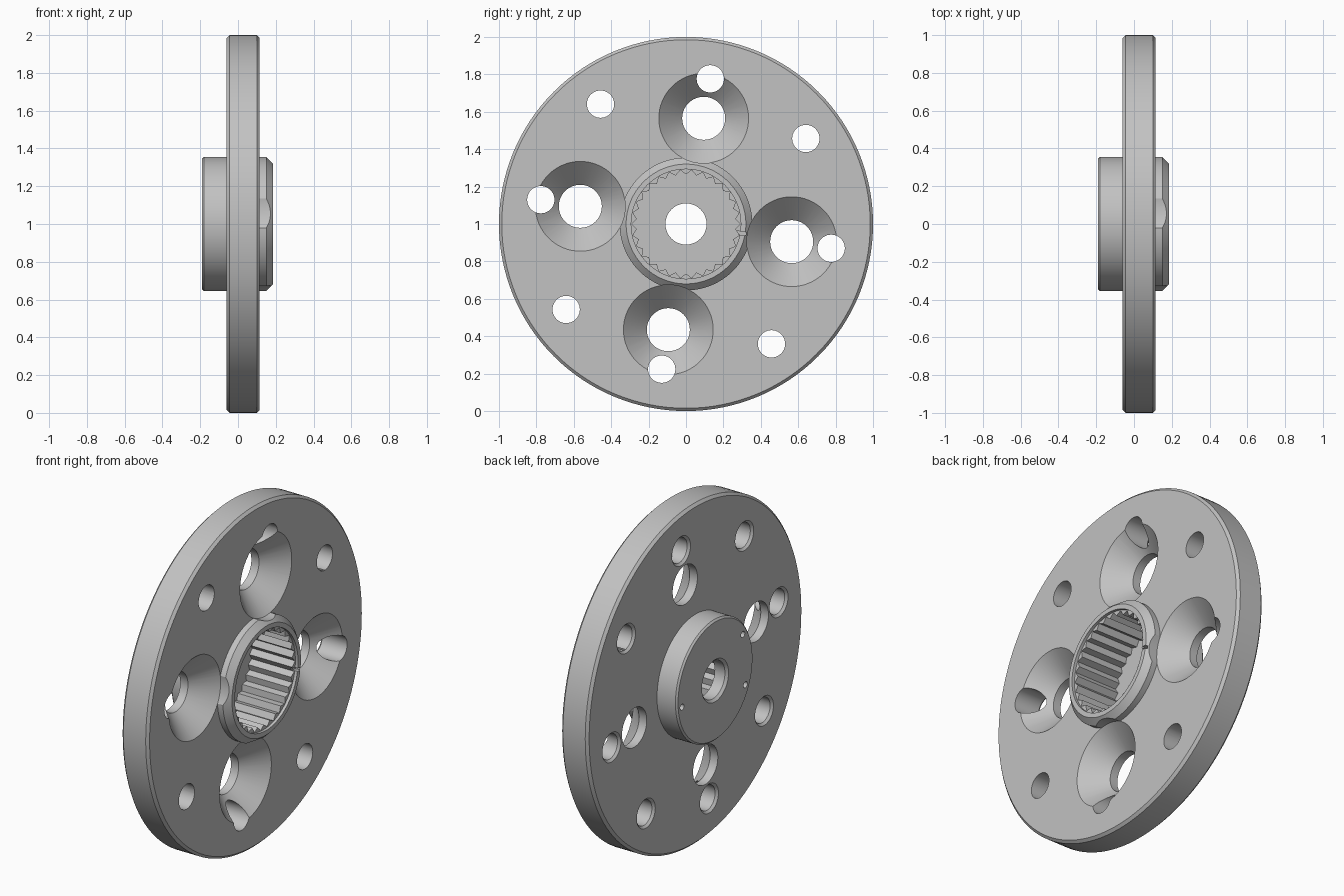
import bpy, bmesh, math
from mathutils import Matrix

cube = bpy.data.objects.get("Cube")
if cube:
    bpy.data.objects.remove(cube)

steel = bpy.data.materials.new("light grey steel")
steel.use_nodes = True
GREY = (0.54, 0.54, 0.54, 1)
steel.diffuse_color = GREY
steel.node_tree.nodes["Principled BSDF"].inputs["Base Color"].default_value = GREY

FACE, BACK = 0.115, -0.06        # flange faces along x
HUB_FRONT, HUB_BACK = 0.185, -0.19
PHASE = math.radians(-9.5)       # rotation of the hole pattern


def new_object(name, bm):
    bmesh.ops.recalc_face_normals(bm, faces=bm.faces)
    mesh = bpy.data.meshes.new(name)
    bm.to_mesh(mesh)
    bm.free()
    mesh.materials.append(steel)
    obj = bpy.data.objects.new(name, mesh)
    bpy.context.collection.objects.link(obj)
    return obj


def turned(name, profile, steps=48, radius=0, angle=0, tooth=0):
    """Solid turned around x from (x, r) pairs, moved out along a polar direction.
    Every second point is pulled inwards by tooth."""
    bm = bmesh.new()
    cy, cz = radius * math.cos(angle), 1 + radius * math.sin(angle)
    rings = []
    for x, r in profile:
        ring = []
        for i in range(steps):
            a = math.tau * i / steps
            rr = r - tooth * (i % 2)
            ring.append(bm.verts.new((x, cy + rr * math.cos(a), cz + rr * math.sin(a))))
        rings.append(ring)
    for low, high in zip(rings, rings[1:]):
        for i in range(steps):
            j = (i + 1) % steps
            bm.faces.new((low[i], low[j], high[j], high[i]))
    bm.faces.new(rings[0])
    bm.faces.new(rings[-1])
    return new_object(name, bm)


# Flange with hub on both sides
flange = turned("flange_with_hub", [
    (HUB_BACK, 0.345), (HUB_BACK + 0.01, 0.355), (BACK, 0.355),
    (BACK, 0.985), (BACK + 0.015, 1), (FACE - 0.015, 1), (FACE, 0.985),
    (FACE, 0.355), (0.15, 0.355), (HUB_FRONT, 0.32)], steps=128)

cutters = []

# Four large countersunk holes, their mouths also clipping the hub
for k in range(4):
    a = PHASE + k * math.pi / 2
    cutters.append(turned("countersink_cutter", [
        (-0.3, 0.115), (-0.01, 0.115), (FACE, 0.24), (0.3, 0.24)], 64, 0.573, a))

# Eight bolt holes, chamfered at the back
for k in range(8):
    a = PHASE + k * math.pi / 4
    cutters.append(turned("bolt_hole_cutter", [
        (-0.3, 0.086), (BACK, 0.086), (BACK + 0.013, 0.073), (0.3, 0.073)], 40, 0.787, a))

# Toothed bore, its plain mouth and the chamfered centre hole
cutters.append(turned("toothed_bore_cutter", [(-0.11, 0.29), (0.3, 0.29)], 60, tooth=0.025))
cutters.append(turned("bore_mouth_cutter", [(0.168, 0.293), (0.3, 0.293)], 96))
cutters.append(turned("centre_hole_cutter", [
    (-0.3, 0.124), (HUB_BACK, 0.124), (HUB_BACK + 0.014, 0.11), (0, 0.11)]))

# Three small pin holes in the hub back
for degrees in (-7, 146, 205):
    cutters.append(turned("pin_hole_cutter", [(-0.3, 0.018), (-0.14, 0.018)],
                          20, 0.31, math.radians(degrees)))

# Index slot in the hub rim
bm = bmesh.new()
bmesh.ops.create_cube(bm, size=1, matrix=Matrix.Translation((0, 0, 1))
                      @ Matrix.Rotation(PHASE, 4, "X")
                      @ Matrix.Translation((0.2, 0.3, 0))
                      @ Matrix.Diagonal((0.1, 0.055, 0.018, 1)))
cutters.append(new_object("index_slot_cutter", bm))

# Cut everything, then discard the cutters
bpy.ops.object.select_all(action="DESELECT")
bpy.context.view_layer.objects.active = flange
flange.select_set(True)
for cutter in cutters:
    cutter.hide_render = True
    mod = flange.modifiers.new("cut", "BOOLEAN")
    mod.operation = "DIFFERENCE"
    mod.solver = "EXACT"
    mod.object = cutter
    bpy.ops.object.modifier_apply(modifier=mod.name)
    bpy.data.objects.remove(cutter)

bpy.ops.object.shade_smooth_by_angle(angle=math.radians(25))
